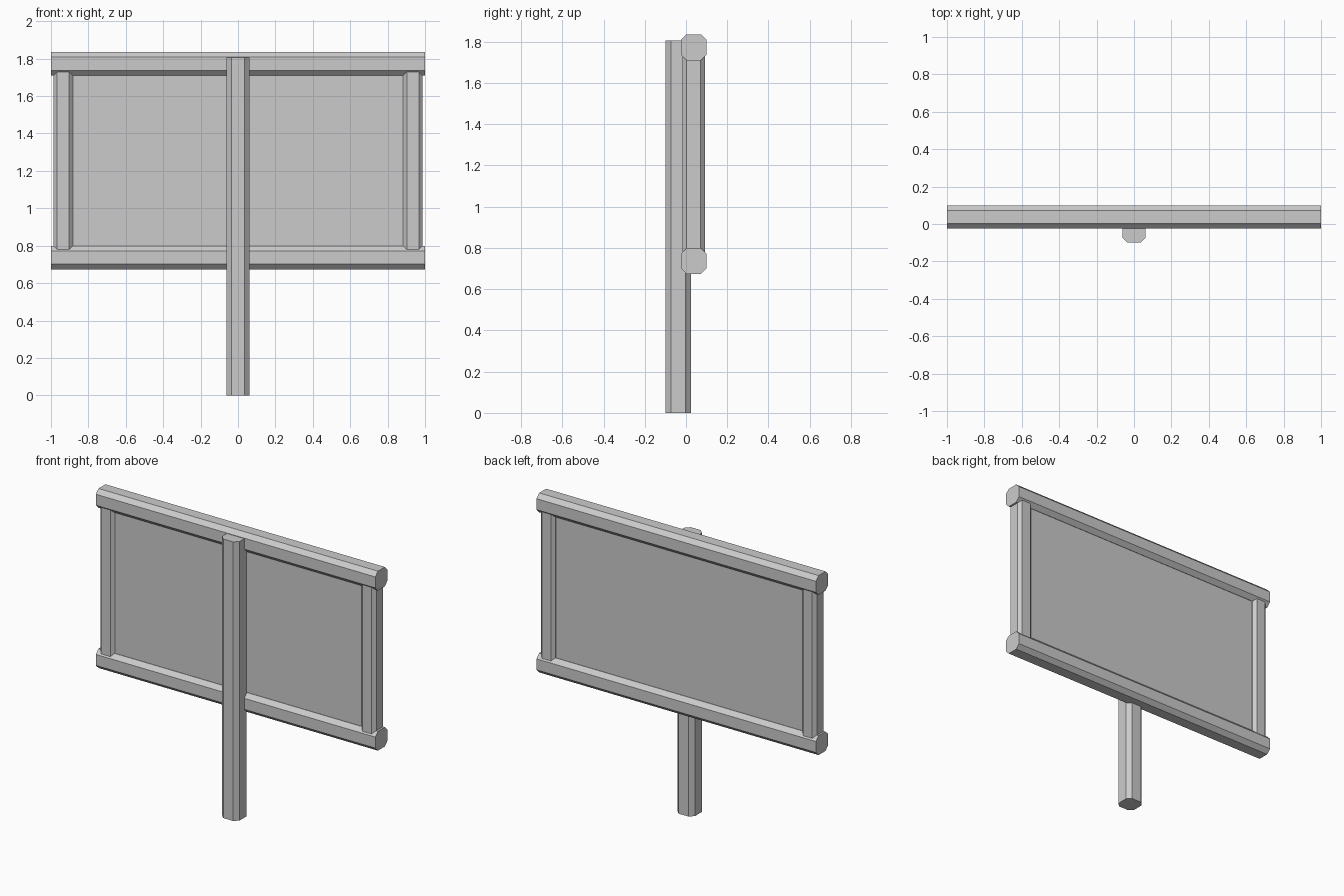
import bpy, bmesh

if "Cube" in bpy.data.objects:
    bpy.data.objects.remove(bpy.data.objects["Cube"])


def beam(name, center, size, axis, chamfer):
    """Box whose four edges along the given axis are chamfered."""
    bm = bmesh.new()
    bmesh.ops.create_cube(bm, size=1)
    bmesh.ops.scale(bm, vec=size, verts=bm.verts)
    if chamfer:
        edges = [e for e in bm.edges
                 if abs((e.verts[0].co - e.verts[1].co).normalized()[axis]) > 0.9]
        bmesh.ops.bevel(bm, geom=edges, offset=chamfer, offset_type='OFFSET',
                        segments=1, profile=0.5, affect='EDGES')
    bmesh.ops.recalc_face_normals(bm, faces=bm.faces)
    mesh = bpy.data.meshes.new(name)
    bm.to_mesh(mesh)
    bm.free()
    obj = bpy.data.objects.new(name, mesh)
    obj.location = center
    bpy.context.collection.objects.link(obj)
    return obj


W = 0.125            # thickness of post and rails
BOARD_Y = 0.0375     # centre plane of the framed board
LOW_Z, HIGH_Z = 0.7365, 1.7725
MID_Z, SPAN = (LOW_Z + HIGH_Z) / 2, HIGH_Z - LOW_Z

# Main post standing in front of the board
beam("main_post", (0, -BOARD_Y, 0.9025), (W, W, 1.805), 2, 0.027)

# Horizontal rails
for name, z in (("bottom_rail", LOW_Z), ("top_rail", HIGH_Z)):
    beam(name, (0, BOARD_Y, z), (2, W, W), 0, 0.027)

# Upright frame posts, ends sunk into the rails
for name, side in (("left_upright", -1), ("right_upright", 1)):
    beam(name, (side * 0.935, BOARD_Y, MID_Z), (0.105, 0.108, SPAN - 0.04), 2, 0.02)

# Board filling the frame
beam("sign_board", (0, BOARD_Y, MID_Z), (1.85, 0.066, SPAN - 0.06), 2, 0)
